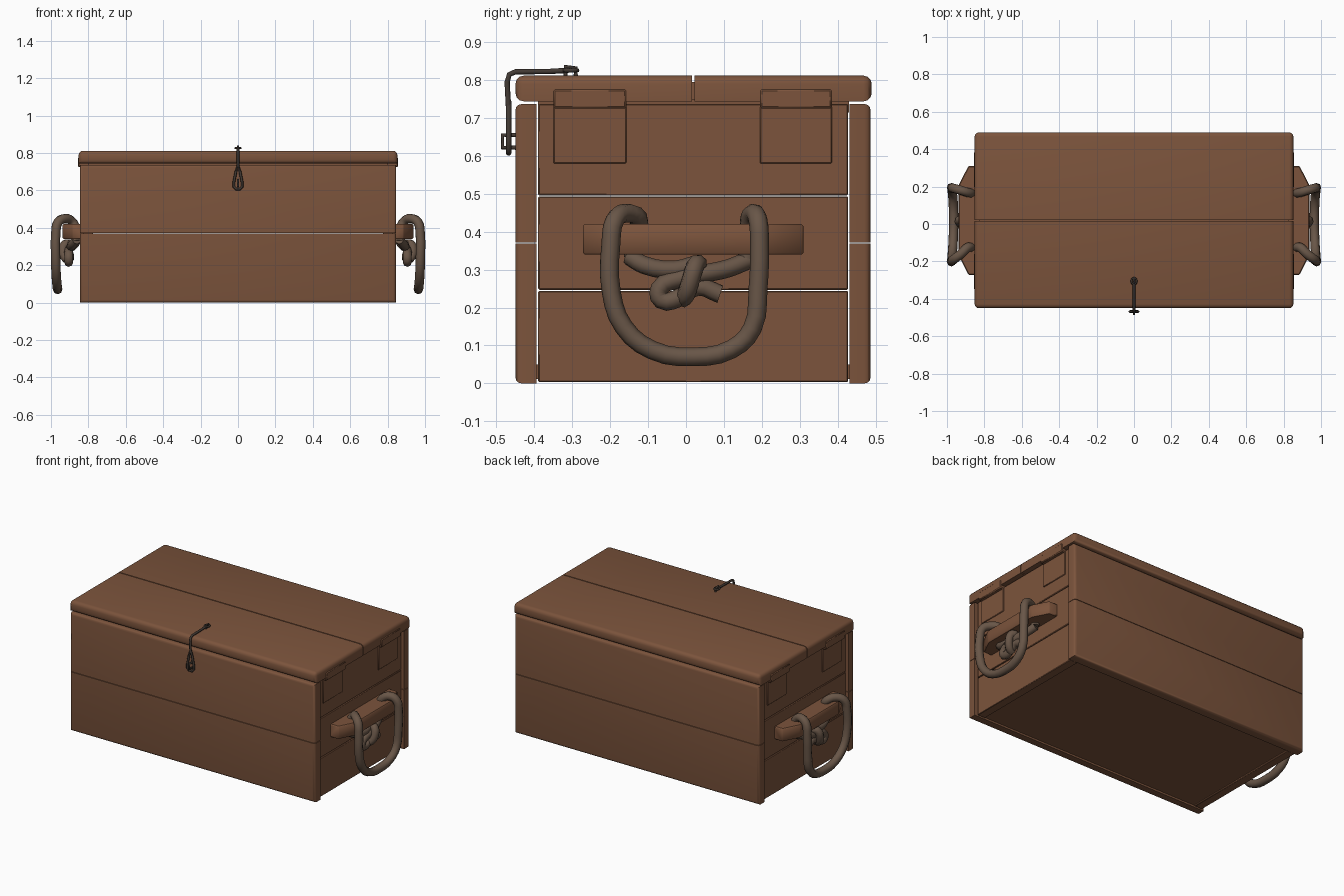
import bpy, bmesh, math
from mathutils import Vector

if "Cube" in bpy.data.objects:
    bpy.data.objects.remove(bpy.data.objects["Cube"])


def material(name, rgb):
    m = bpy.data.materials.new(name)
    m.diffuse_color = (*rgb, 1)
    m.use_nodes = True
    m.node_tree.nodes["Principled BSDF"].inputs["Base Color"].default_value = m.diffuse_color
    return m


WOOD = material("brown wood", (0.20, 0.088, 0.045))
ROPE = material("grey brown rope", (0.14, 0.093, 0.064))
METAL = material("dark iron", (0.055, 0.042, 0.034))


def finish(ob, mat, angle=40):
    ob.data.materials.clear()
    ob.data.materials.append(mat)
    bpy.ops.object.select_all(action='DESELECT')
    ob.select_set(True)
    bpy.context.view_layer.objects.active = ob
    bpy.ops.object.shade_smooth_by_angle(angle=math.radians(angle))
    return ob


def mesh_object(name, bm):
    bmesh.ops.recalc_face_normals(bm, faces=bm.faces[:])
    me = bpy.data.meshes.new(name)
    bm.to_mesh(me)
    bm.free()
    ob = bpy.data.objects.new(name, me)
    bpy.context.collection.objects.link(ob)
    return ob


def box(name, x, y, z, bevel=0.006, rounded=None, r=0.02):
    """Plank from (min, max) ranges; edges picked by `rounded` get a larger radius."""
    bm = bmesh.new()
    bmesh.ops.create_cube(bm, size=1)
    for v in bm.verts:
        v.co = [rng[0] if c < 0 else rng[1] for c, rng in zip(v.co, (x, y, z))]
    if rounded:
        edges = [e for e in bm.edges if rounded((e.verts[0].co + e.verts[1].co) / 2)]
        bmesh.ops.bevel(bm, geom=edges, offset=r, segments=3, profile=0.5, affect='EDGES')
    elif bevel:
        bmesh.ops.bevel(bm, geom=bm.edges[:], offset=bevel, segments=1, affect='EDGES')
    return finish(mesh_object(name, bm), WOOD)


def prism(name, outline, z0, z1):
    bm = bmesh.new()
    f = bm.faces.new([bm.verts.new((x, y, z0)) for x, y in outline])
    ext = bmesh.ops.extrude_face_region(bm, geom=[f])['geom']
    for v in ext:
        if isinstance(v, bmesh.types.BMVert):
            v.co.z = z1
    bmesh.ops.bevel(bm, geom=bm.edges[:], offset=0.005, segments=1, affect='EDGES')
    return finish(mesh_object(name, bm), WOOD)


def tube(name, pts, radius, mat, smooth=True, closed=False, sides=2):
    cu = bpy.data.curves.new(name, 'CURVE')
    cu.dimensions = '3D'
    cu.bevel_depth = radius
    cu.bevel_resolution = sides
    cu.use_fill_caps = True
    cu.resolution_u = 3
    sp = cu.splines.new('BEZIER' if smooth else 'POLY')
    arr = sp.bezier_points if smooth else sp.points
    arr.add(len(pts) - 1)
    for p, co in zip(arr, pts):
        if smooth:
            p.co = co
            p.handle_left_type = p.handle_right_type = 'AUTO'
        else:
            p.co = (*co, 1)
    sp.use_cyclic_u = closed
    ob = bpy.data.objects.new(name, cu)
    bpy.context.collection.objects.link(ob)
    bpy.ops.object.select_all(action='DESELECT')
    ob.select_set(True)
    bpy.context.view_layer.objects.active = ob
    bpy.ops.object.convert(target='MESH')
    return finish(bpy.context.view_layer.objects.active, mat, 60)


# Front and back planks, rounded on their outer long edges
for i, (z0, z1) in enumerate([(0.0, 0.369), (0.372, 0.737)]):
    edge = 0 if i == 0 else 0.737
    box(f"front_plank_{i}", (-0.846, 0.846), (-0.45, -0.395), (z0, z1),
        rounded=lambda c: c.y < -0.44 and (abs(c.z - edge) < 0.01 or abs(c.x) > 0.8), r=0.016)
    box(f"back_plank_{i}", (-0.846, 0.846), (0.431, 0.487), (z0, z1),
        rounded=lambda c: c.y > 0.48 and (abs(c.z - edge) < 0.01 or abs(c.x) > 0.8), r=0.016)

# Floor, a little above the ground
box("floor", (-0.80, 0.80), (-0.40, 0.435), (0.012, 0.05), bevel=0)

# Lid boards with rounded outer edges
box("lid_front_board", (-0.852, 0.852), (-0.45, 0.016), (0.744, 0.812),
    rounded=lambda c: c.y < -0.44 or (abs(c.x) > 0.84 and c.z > 0.8), r=0.022)
box("lid_back_board", (-0.852, 0.852), (0.022, 0.49), (0.744, 0.812),
    rounded=lambda c: c.y > 0.48 or (abs(c.x) > 0.84 and c.z > 0.8), r=0.022)
box("lid_seam_filler", (-0.83, 0.83), (0.0, 0.04), (0.748, 0.795), bevel=0)
# Lining that closes the gap beneath the lid
box("lid_lining", (-0.80, 0.80), (-0.39, 0.43), (0.715, 0.75), bevel=0)

for side, s in (("left", -1), ("right", 1)):
    def xr(a, b):
        return tuple(sorted((s * a, s * b)))

    # End planks
    for i, (z0, z1) in enumerate([(0.003, 0.244), (0.247, 0.493), (0.496, 0.737)]):
        box(f"{side}_end_plank_{i}", xr(0.775, 0.83), (-0.39, 0.428), (z0, z1), bevel=0.003)
    # Lid battens let into the ends
    for i, (y0, y1) in enumerate([(-0.35, -0.157), (0.195, 0.385)]):
        box(f"{side}_lid_batten_{i}", xr(0.79, 0.835), (y0, y1), (0.58, 0.735), bevel=0.003)
        box(f"{side}_lid_batten_head_{i}", xr(0.79, 0.856), (y0, y1), (0.725, 0.777), bevel=0.005)
    # Handle bar with tapered ends
    prism(f"{side}_handle_bar",
          [(s * 0.82, -0.272), (s * 0.885, -0.272), (s * 0.937, -0.17),
           (s * 0.937, 0.21), (s * 0.885, 0.31), (s * 0.82, 0.31)], 0.34, 0.42)
    # Rope loop: over the bar, hanging down in front of it
    loop = [(0.865, -0.14, 0.33), (0.868, -0.128, 0.40), (0.888, -0.125, 0.435),
            (0.925, -0.16, 0.449), (0.962, -0.188, 0.43), (0.974, -0.198, 0.37),
            (0.975, -0.197, 0.24), (0.972, -0.165, 0.15), (0.967, -0.09, 0.088),
            (0.964, 0.02, 0.07), (0.967, 0.12, 0.09), (0.972, 0.175, 0.145),
            (0.975, 0.19, 0.25), (0.974, 0.194, 0.37), (0.962, 0.19, 0.43),
            (0.925, 0.18, 0.449), (0.888, 0.168, 0.435), (0.868, 0.165, 0.40),
            (0.865, 0.16, 0.33)]
    tube(f"{side}_rope_loop", [(s * x, y, z) for x, y, z in loop], 0.025, ROPE)
    # Knot strands under the bar
    strand_a = [(0.865, -0.15, 0.335), (0.885, -0.11, 0.312), (0.895, -0.03, 0.30),
                (0.90, 0.03, 0.315), (0.925, 0.025, 0.312), (0.935, 0.012, 0.27),
                (0.92, 0.0, 0.235), (0.895, -0.01, 0.222)]
    strand_b = [(0.865, 0.165, 0.325), (0.885, 0.11, 0.303), (0.90, 0.05, 0.29),
                (0.905, -0.02, 0.275), (0.905, -0.07, 0.25), (0.905, -0.065, 0.22),
                (0.905, -0.02, 0.225), (0.90, 0.03, 0.255), (0.90, 0.09, 0.235)]
    for nm, st in (("a", strand_a), ("b", strand_b)):
        tube(f"{side}_knot_strand_{nm}", [(s * x, y, z) for x, y, z in st], 0.024, ROPE)

# Wire latch: ring, arm over the lid edge and teardrop loop on the front
W = 0.007
tube("latch_arm", [(0, -0.31, 0.826), (0, -0.36, 0.823), (0, -0.45, 0.822), (0, -0.466, 0.815),
                   (0, -0.472, 0.795), (0, -0.468, 0.72)], W, METAL, smooth=False)
tube("latch_ring", [(0.014 * math.cos(a), -0.305 + 0.018 * math.sin(a), 0.826)
                    for a in (k * math.pi / 4 for k in range(8))], W * 0.8, METAL, False, True)
drop = [(0, 0.745), (0.011, 0.70), (0.022, 0.645), (0.022, 0.62), (0.01, 0.607)]
outline = drop + [(-x, z) for x, z in reversed(drop[1:])]
tube("latch_teardrop", [(x, -0.468, z) for x, z in outline], W, METAL, False, True)
# Staples in the lid and front
tube("lid_staple", [(0, -0.318, 0.80), (0, -0.318, 0.836), (0, -0.291, 0.832), (0, -0.291, 0.80)],
     0.006, METAL, smooth=False)
tube("front_staple", [(0, -0.44, 0.655), (0, -0.484, 0.655), (0, -0.484, 0.622), (0, -0.44, 0.622)],
     0.006, METAL, smooth=False)
